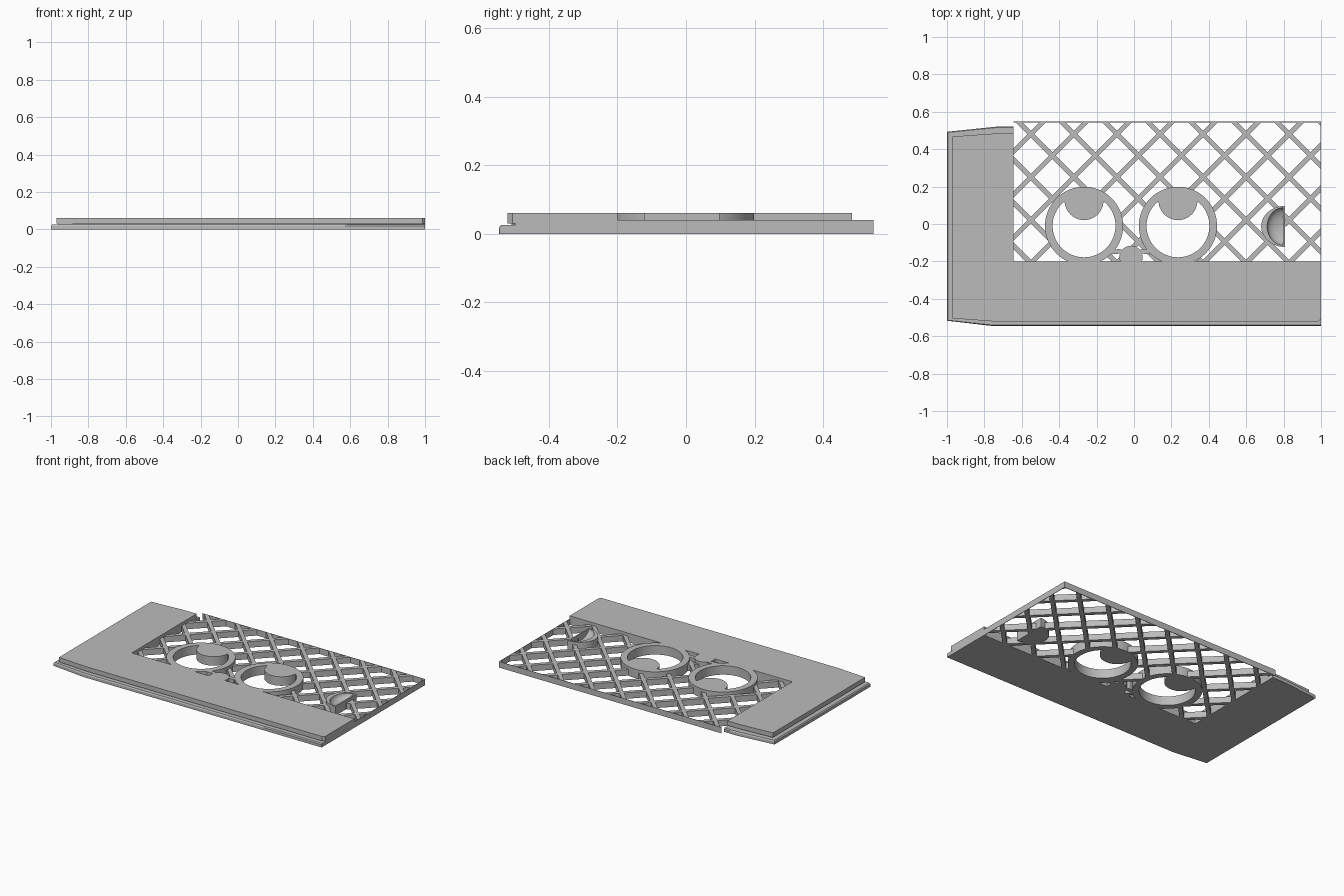
import bpy, bmesh, math
from mathutils import Vector, Matrix

if "Cube" in bpy.data.objects:
    bpy.data.objects.remove(bpy.data.objects["Cube"])

grey = bpy.data.materials.new("plain_grey")
grey.use_nodes = True
grey.diffuse_color = (0.5, 0.5, 0.5, 1)
grey.node_tree.nodes["Principled BSDF"].inputs["Base Color"].default_value = (0.5, 0.5, 0.5, 1)

TOP, LOW = 0.06, 0.04                   # frame height, lattice height
X0, X1, Y0, Y1 = -0.645, 1.0, -0.2, 0.547   # lattice opening
EYE_Y, EYE_OUT, EYE_IN = -0.01, 0.209, 0.168
EYES = {"right": -0.267, "left": 0.235}


def finish(name, bm):
    bmesh.ops.recalc_face_normals(bm, faces=bm.faces)
    mesh = bpy.data.meshes.new(name)
    bm.to_mesh(mesh)
    bm.free()
    mesh.materials.append(grey)
    mesh.shade_smooth()
    mesh.set_sharp_from_angle(angle=math.radians(30))
    obj = bpy.data.objects.new(name, mesh)
    bpy.context.collection.objects.link(obj)
    return obj


def loft(name, layers, cyclic=False):
    """Skin a stack of (outline, z) layers, capped or closed into a loop."""
    bm = bmesh.new()
    rings = [[bm.verts.new((x, y, z)) for x, y in pts] for pts, z in layers]
    pairs = list(zip(rings, rings[1:]))
    if cyclic:
        pairs.append((rings[-1], rings[0]))
    else:
        bm.faces.new(rings[0])
        bm.faces.new(rings[-1])
    for a, b in pairs:
        for i in range(len(a)):
            j = (i + 1) % len(a)
            bm.faces.new((a[i], a[j], b[j], b[i]))
    return finish(name, bm)


def prism(name, pts, z1, z0=0.0):
    return loft(name, [(pts, z0), (pts, z1)])


def arc(cx, cy, rx, ry, a0, a1, n):
    return [(cx + rx * math.cos(math.radians(a0 + (a1 - a0) * i / n)),
             cy + ry * math.sin(math.radians(a0 + (a1 - a0) * i / n))) for i in range(n + 1)]


def circle(cx, cy, r, n=64):
    return arc(cx, cy, r, r, 0, 360, n)[:-1]


# L-shaped frame: stepped flange with a small groove under the raised top
def frame_outline(left, front, back, cut=0.001):
    return [(-1 + left, -0.517 + front * 0.5), (-0.76, -0.545 + front),
            (1 - cut, -0.545 + front), (1, -0.545 + front + cut), (1, Y0), (X0, Y0),
            (X0, 0.52 - back), (-0.74, 0.52 - back), (-1 + left, 0.493 - back * 0.7)]


outer = frame_outline(0, 0, 0)
lip = frame_outline(0.006, 0.005, 0.005)
groove = frame_outline(0.04, 0.036, 0.045, 0.012)
raised = frame_outline(0.03, 0.025, 0.036, 0.014)
loft("frame", [(outer, 0), (outer, 0.018), (lip, 0.025), (groove, 0.025),
               (groove, 0.03), (raised, 0.03), (raised, TOP)])

# Thin walls closing the open edges of the lattice
prism("back_wall", [(X0, Y1 - 0.003), (X1, Y1 - 0.003), (X1, Y1), (X0, Y1)], LOW)
prism("left_wall", [(X1 - 0.003, Y0), (X1, Y0), (X1, Y1), (X1 - 0.003, Y1)], LOW)

# Half-bowl dimensions
BX, BY, BRX, BRY = 0.807, -0.013, 0.127, 0.11


def open_area(x, y):
    """True where a lattice bar should exist."""
    if not (X0 - 0.012 < x < X1 + 0.03 and Y0 - 0.012 < y < Y1 + 0.03):
        return False
    if any(math.hypot(x - ex, y - EYE_Y) < 0.188 for ex in EYES.values()):
        return False
    return x > BX - 0.006 or ((x - BX) / BRX) ** 2 + ((y - BY) / BRY) ** 2 > 0.93


# Diagonal lattice bars, interrupted by the eyes and bowl
bm = bmesh.new()
PITCH, WIDTH, STEP = 0.23, 0.026, 0.004
for sign in (1, -1):
    direction = Vector((1, sign, 0)).normalized()
    normal = Vector((-sign, 1, 0)).normalized()
    start = 0.348 if sign > 0 else 1.31
    for k in range(-12, 6):
        base = Vector((start + k * PITCH, 0, 0))
        run = None
        for i in range(-500, 501):
            p = base + direction * (i * STEP)
            inside = open_area(p.x, p.y)
            if inside and run is None:
                run = p
            elif not inside and run is not None:
                length = (p - run).length
                mid = (p + run) / 2
                mat = Matrix((direction, normal, (0, 0, 1))).transposed().to_4x4()
                mat = Matrix.Translation((mid.x, mid.y, LOW / 2)) @ mat
                bmesh.ops.create_cube(bm, size=1,
                                      matrix=mat @ Matrix.Diagonal((length, WIDTH, LOW, 1)))
                run = None
for co, no in (((X1 - 0.001, 0, 0), (1, 0, 0)), ((0, Y1 - 0.001, 0), (0, 1, 0))):
    bmesh.ops.bisect_plane(bm, geom=bm.verts[:] + bm.edges[:] + bm.faces[:],
                           plane_co=co, plane_no=no, clear_outer=True)
finish("lattice", bm)

# Eyes: ring plus a pupil hanging from its upper edge
for side, ex in EYES.items():
    out, inn = circle(ex, EYE_Y, EYE_OUT), circle(ex, EYE_Y, EYE_IN)
    loft(side + "_eye_ring", [(out, 0), (out, TOP), (inn, TOP), (inn, 0)], cyclic=True)
    pupil = arc(ex, 0.125, 0.104, 0.104, 180, 360, 24)
    pupil += arc(ex, EYE_Y, 0.185, 0.185, 54, 126, 16)
    prism(side + "_pupil", pupil, TOP)

# Nose with little arms to the eye rings
NX, NY = -0.016, -0.178
prism("nose", circle(NX, NY, 0.062, 40), TOP)
for side, s in (("right", -1), ("left", 1)):
    arm = [(NX + s * x, NY + y) for x, y in
           ((0.03, 0.03), (0.06, 0.045), (0.1, 0.04), (0.1, 0.016), (0.06, 0.02), (0.04, 0.0))]
    prism(side + "_nose_arm", arm, TOP)


# Half-bowl mouth: D-shaped block with a smooth hollow
def d_shape(cx, rx, ry):
    return arc(cx, BY, rx, ry, 90, 270, 32)


block = d_shape(BX, BRX, BRY)
layers = [(block, 0), (block, TOP)]
for i in range(9):
    a = math.radians(i * 10.5)
    s = math.cos(a)
    layers.append((d_shape(BX - 0.01, 0.085 * s, 0.1 * s), TOP - 0.045 * math.sin(a)))
loft("mouth_bowl", layers)
